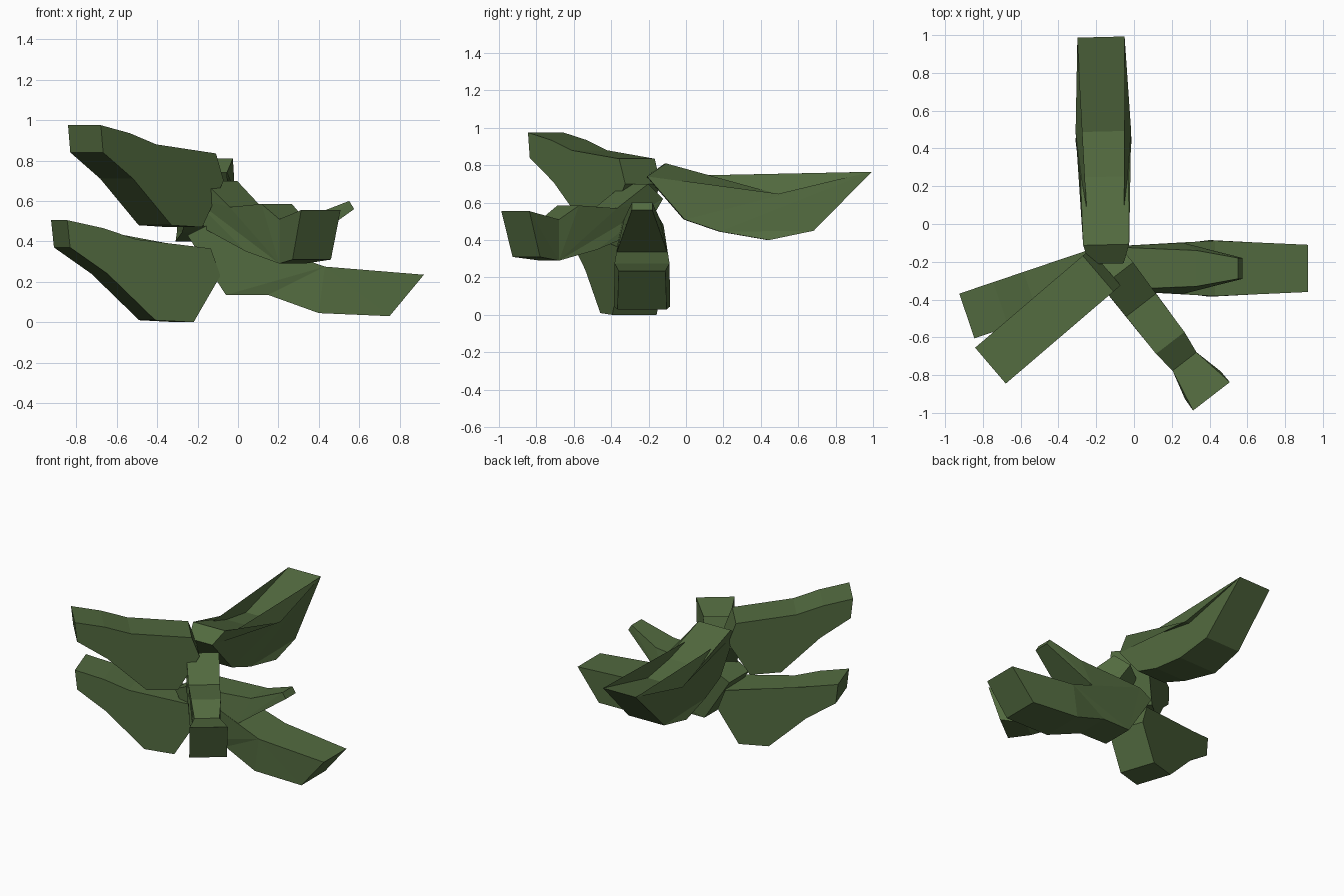
import bpy, bmesh
from mathutils import Vector

if "Cube" in bpy.data.objects:
    bpy.data.objects.remove(bpy.data.objects["Cube"])

green = bpy.data.materials.new("leaf_green")
green.diffuse_color = (0.085, 0.145, 0.05, 1)
green.use_nodes = True
green.node_tree.nodes["Principled BSDF"].inputs["Base Color"].default_value = green.diffuse_color


def leaf(name, origin, direction, profile):
    """Thick leaf: side profile of (distance, height, half width), extruded sideways."""
    d = Vector((*direction, 0)).normalized()
    side = Vector((-d.y, d.x, 0))
    base = Vector((*origin, 0))
    bm = bmesh.new()
    rows = [[bm.verts.new(base + d * s + Vector((0, 0, z)) + side * w * k)
             for s, z, w in profile] for k in (-1, 1)]
    n = len(profile)
    caps = [bm.faces.new(rows[0]), bm.faces.new(rows[1][::-1])]
    for i in range(n):
        j = (i + 1) % n
        bm.faces.new((rows[0][j], rows[0][i], rows[1][i], rows[1][j]))
    bmesh.ops.triangulate(bm, faces=caps)
    bmesh.ops.recalc_face_normals(bm, faces=bm.faces[:])
    mesh = bpy.data.meshes.new(name)
    bm.to_mesh(mesh)
    bm.free()
    mesh.materials.append(green)
    ob = bpy.data.objects.new(name, mesh)
    bpy.context.collection.objects.link(ob)


# two matching leaves on the left, one above the other
west = [(0, .23, .125), (.05, .365, .125), (.44, .41, .125), (.61, .465, .125),
        (.80, .505, .125), (.785, .37, .125), (.59, .24, .125),
        (.34, .01, .125), (.14, 0, .125)]
leaf("lower_left_leaf", (-.127, -.231), (-.947, -.32), west)
leaf("upper_left_leaf", (-.152, -.23), (-.76, -.65),
     [(s, z + .47, w) for s, z, w in west])

# long leaf at the back
leaf("back_leaf", (-.15, 0), (-.025, 1),
     [(-.21, .74, .09), (-.11, .81, .122), (.07, .75, .112), (.25, .69, .127),
      (.49, .645, .147), (.99, .765, .125), (.68, .45, .135), (.44, .40, .148),
      (.18, .445, .122), (-.01, .51, .108)])

# right leaf with a raised pointed shoot
leaf("right_leaf_with_shoot", (0, -.235), (1, 0),
     [(-.25, .43, .11), (-.15, .48, .115), (.33, .515, .095), (.55, .60, .055),
      (.575, .56, .055), (.26, .335, .135), (.43, .275, .147), (.92, .235, .125),
      (.75, .03, .132), (.40, .045, .15), (.15, .135, .118), (-.06, .135, .115)])

# narrow-waisted leaf at the front
leaf("front_leaf", (-.14, -.20), (.61, -.79),
     [(-.02, .62, .1), (.085, .70, .105), (.29, .57, .1), (.543, .585, .095),
      (.667, .51, .08), (.90, .555, .123), (.826, .31, .12), (.667, .29, .08),
      (.42, .35, .098), (.10, .46, .105)])
